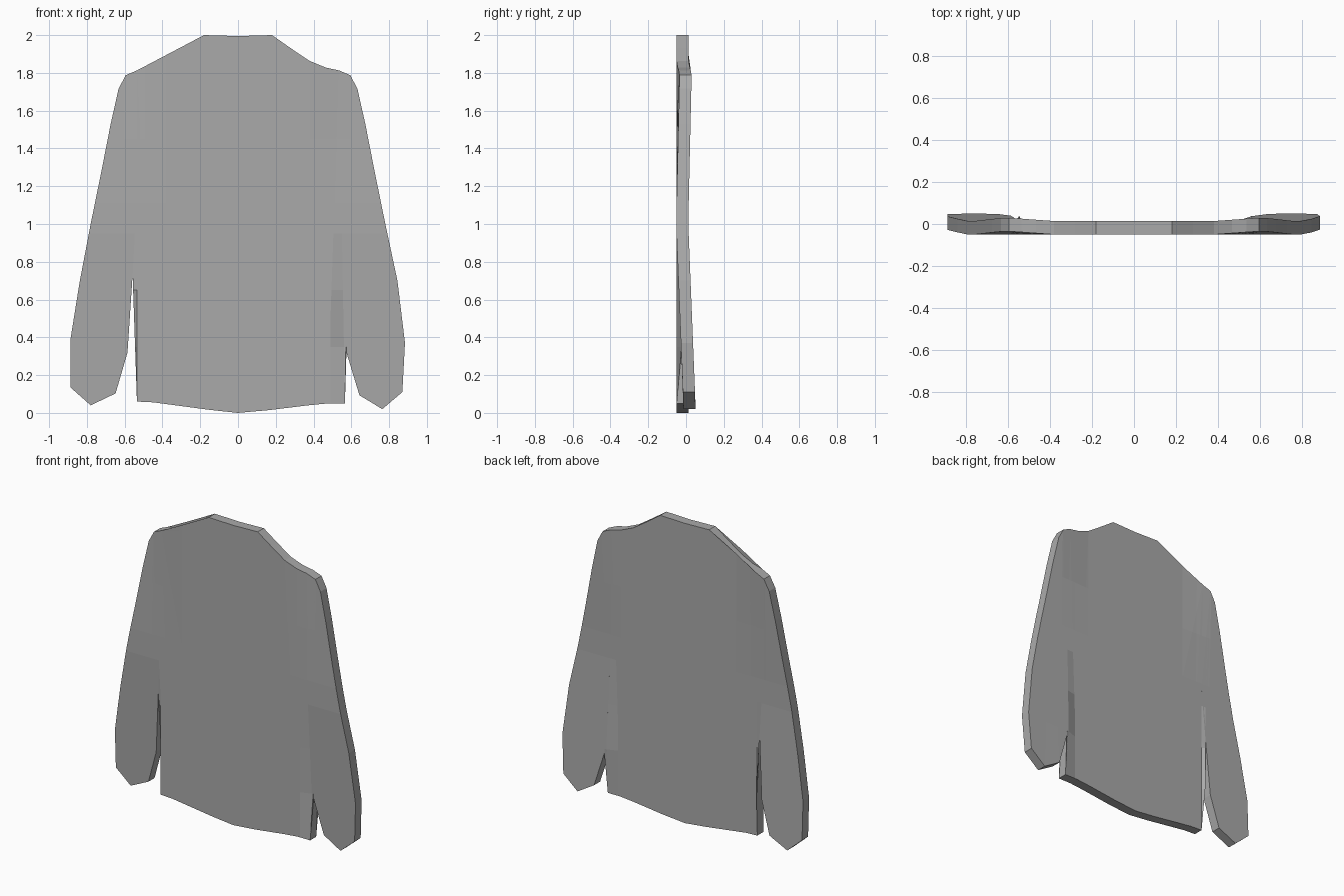
import bpy, bmesh
from mathutils import Vector

cube = bpy.data.objects.get("Cube")
if cube:
    bpy.data.objects.remove(cube, do_unlink=True)

THICKNESS = 0.064
FRONT = -0.05
ARMPIT = 1.11

# Outline pieces as (x, z): the shoulder is shared, the cuffs and hem differ
shoulder = [(0.18, 2), (0.28, 1.93), (0.38, 1.863), (0.465, 1.828), (0.535, 1.813),
            (0.594, 1.788), (0.632, 1.717), (0.674, 1.53), (0.725, 1.27), (0.78, 1.0)]
left_sleeve = [(0.844, 0.7), (0.884, 0.37), (0.87, 0.11), (0.764, 0.02),
               (0.643, 0.093), (0.574, 0.32), (0.558, 0.55), (0.547, ARMPIT)]
hem = [(0.566, 0.05), (0.474, 0.05), (0.37, 0.04), (0.167, 0.015), (0, 0),
       (-0.15, 0.016), (-0.35, 0.045), (-0.45, 0.056), (-0.535, 0.06)]
right_sleeve = [(-0.533, 0.68), (-0.537, ARMPIT), (-0.558, 0.73), (-0.585, 0.32),
                (-0.648, 0.103), (-0.78, 0.04), (-0.887, 0.135), (-0.887, 0.39), (-0.839, 0.69)]
mirrored = [(-x, z) for x, z in reversed(shoulder)]
outline = shoulder + left_sleeve + hem + right_sleeve + mirrored + [(0, 1.995)]


def ramp(value, start, end):
    return min(max((value - start) / (end - start), 0), 1)


def bend(x, z):
    """Backward sweep of the shoulders and of the hanging sleeves."""
    back = 0.016 * ramp(abs(x), 0.38, 0.6) * ramp(z, 1.1, 1.8)
    slit = 0.546 + 0.019 * (ARMPIT - z) if x > 0 else 0.539
    if z < ARMPIT and abs(x) > slit:
        back += 0.036 * ramp(z, 0.95, 0.05)
    return back


# Flat panel, cut into strips so that it can bend
bm = bmesh.new()
bm.faces.new([bm.verts.new((x, FRONT, z)) for x, z in outline])
bmesh.ops.triangulate(bm, faces=bm.faces[:])
cuts = [(Vector((s * x, 0, 0)), Vector((1, 0, 0))) for x in (0.38, 0.49, 0.6) for s in (-1, 1)]
cuts += [(Vector((0, 0, z)), Vector((0, 0, 1))) for z in (0.35, 0.65, 0.95, ARMPIT, 1.45)]
for point, normal in cuts:
    bmesh.ops.bisect_plane(bm, geom=bm.verts[:] + bm.edges[:] + bm.faces[:],
                           plane_co=point, plane_no=normal, dist=0.0001)

# Thicken and bend
extruded = bmesh.ops.extrude_face_region(bm, geom=bm.faces[:])["geom"]
for v in extruded:
    if isinstance(v, bmesh.types.BMVert):
        v.co.y += THICKNESS
for v in bm.verts:
    v.co.y += bend(v.co.x, v.co.z)
bmesh.ops.recalc_face_normals(bm, faces=bm.faces[:])

mesh = bpy.data.meshes.new("sweater")
bm.to_mesh(mesh)
bm.free()
sweater = bpy.data.objects.new("sweater", mesh)
bpy.context.collection.objects.link(sweater)

# Plain grey cloth
grey = bpy.data.materials.new("grey cloth")
grey.use_nodes = True
colour = (0.4, 0.4, 0.4, 1)
grey.diffuse_color = colour
grey.node_tree.nodes["Principled BSDF"].inputs["Base Color"].default_value = colour
mesh.materials.append(grey)
